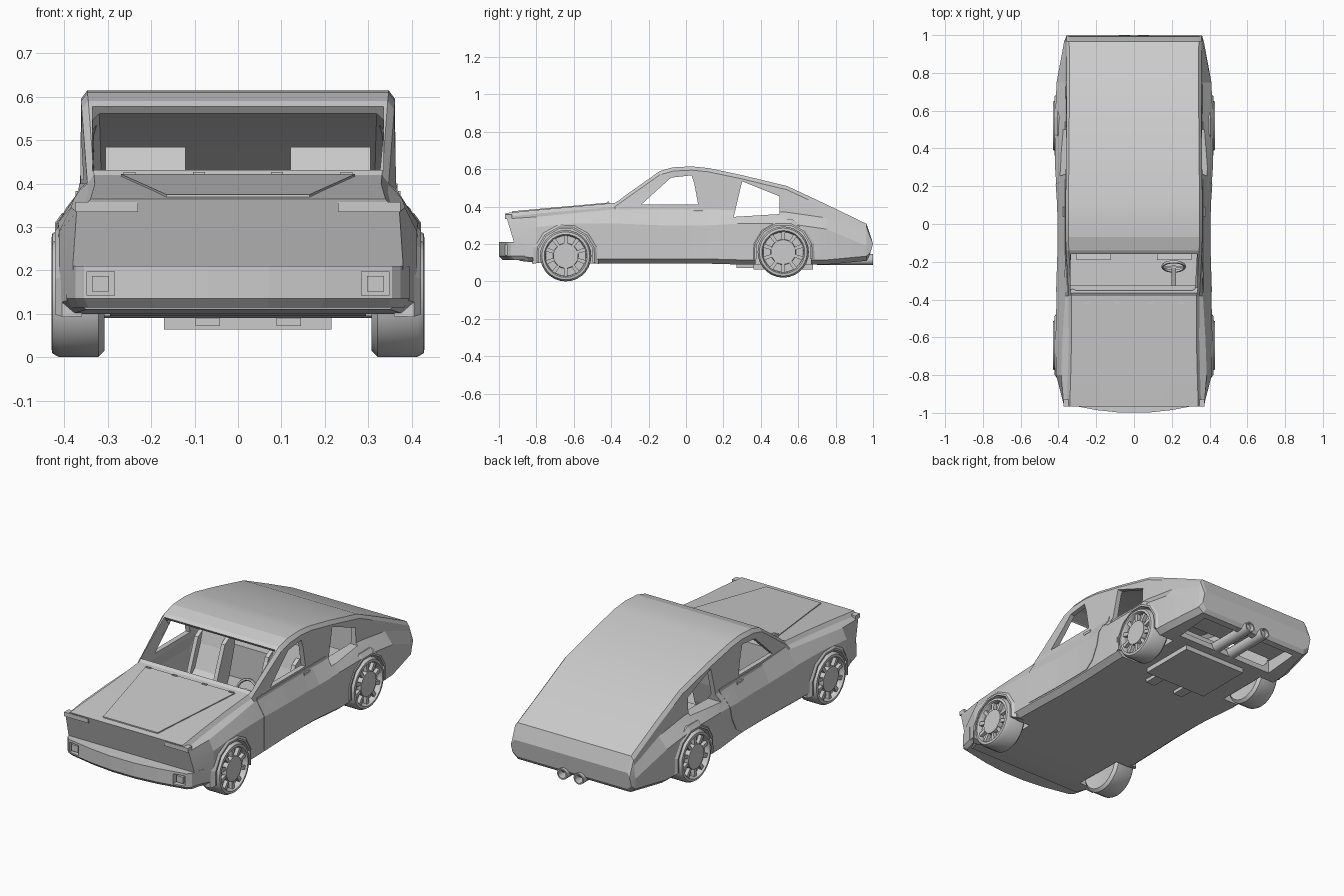
import bpy, bmesh, math
from mathutils import Matrix

if "Cube" in bpy.data.objects:
    bpy.data.objects.remove(bpy.data.objects["Cube"])


def mesh(name, verts, faces):
    bm = bmesh.new()
    vs = [bm.verts.new(v) for v in verts]
    for f in faces:
        bm.faces.new([vs[i] for i in f])
    bmesh.ops.recalc_face_normals(bm, faces=bm.faces)
    me = bpy.data.meshes.new(name)
    bm.to_mesh(me)
    bm.free()
    ob = bpy.data.objects.new(name, me)
    bpy.context.collection.objects.link(ob)
    return ob


def rings(name, loops, closed=False):
    """Skin a list of equal-length point loops; cap the ends unless closed."""
    n, m = len(loops[0]), len(loops)
    faces = [(i * n + j, i * n + (j + 1) % n, (i + 1) % m * n + (j + 1) % n, (i + 1) % m * n + j)
             for i in range(m if closed else m - 1) for j in range(n)]
    if not closed:
        faces += [tuple(range(n)), tuple(range((m - 1) * n, m * n))]
    return mesh(name, [p for l in loops for p in l], faces)


def prism(name, yz, x0, x1):
    return rings(name, [[(x, y, z) for y, z in yz] for x in (x0, x1)])


def box(name, x0, x1, y0, y1, z0, z1):
    return prism(name, [(y0, z0), (y1, z0), (y1, z1), (y0, z1)], x0, x1)


def smooth(ob, deg=30):
    bpy.ops.object.select_all(action='DESELECT')
    ob.select_set(True)
    bpy.context.view_layer.objects.active = ob
    bpy.ops.object.shade_smooth_by_angle(angle=math.radians(deg))


def cut(ob, cutter, op='DIFFERENCE'):
    cutter.hide_render = True
    bpy.context.view_layer.objects.active = ob
    m = ob.modifiers.new('cut', 'BOOLEAN')
    m.operation, m.solver, m.object = op, 'EXACT', cutter
    bpy.ops.object.modifier_apply(modifier=m.name)
    bpy.data.objects.remove(cutter)


def cylinder(name, r, axis, a, b, c0, c1, n=24):
    """Cylinder along x (centre y=a, z=b) or along y (centre x=a, z=b)."""
    def pt(c, t):
        u, v = a + r * math.cos(t), b + r * math.sin(t)
        return (c, u, v) if axis == 'x' else (u, c, v)
    return rings(name, [[pt(c, 2 * math.pi * i / n) for i in range(n)] for c in (c0, c1)])


# Body sections: y, bottom z, wide x, wide z, shoulder x, shoulder z, top x, top z
S = [(-.965, .11, .38, .22, .372, .335, .355, .365),
     (-.80, .10, .412, .29, .385, .345, .35, .382),
     (-.60, .095, .415, .31, .378, .365, .345, .40),
     (-.38, .095, .41, .31, .365, .385, .347, .42),
     (-.14, .095, .402, .30, .363, .385, .36, .59),
     (-.07, .095, .402, .30, .363, .385, .362, .61),
     (.03, .095, .402, .30, .363, .385, .362, .615),
     (.12, .095, .405, .30, .363, .385, .362, .606),
     (.30, .09, .418, .31, .364, .38, .36, .568),
     (.54, .09, .418, .31, .364, .37, .358, .51),
     (.75, .09, .41, .28, .362, .34, .356, .412),
     (.965, .11, .37, .19, .362, .26, .358, .308),
     (1.0, .13, .36, .17, .36, .195, .357, .225)]


def section(y, zb, w, zw, s, zs, t, zt):
    half = [(w - .03, zb), (w, zb + .025), (w, zw), (s, zs), (t, zt - .02), (t - .015, zt)]
    lean = .3 if y < -.9 else (.3 if y > .99 else 0)
    ref = .36 if y < 0 else .2
    ys = [y + (lean * (ref - z) if y < 0 else -lean * max(0, abs(z - ref))) for _, z in half]
    right = [(x, yy, z) for (x, z), yy in zip(half, ys)]
    return right + [(-x, yy, z) for x, yy, z in reversed(right)]


body = rings('car_body', [section(*s) for s in S])

# Hollow cabin
inner = []
for y, zb, w, zw, s, zs, t, zt in S[3:11]:
    inner.append(section(y, zb + .03, .29 if y > .2 else w - .03, zw, s - .028, zs, t - .026, zt - .024))
cut(body, rings('cabin_cutter', inner))

# Windscreen and side window openings
cut(body, prism('screen_cutter', [(-.395, .475), (-.19, .62), (-.115, .52), (-.335, .39)], -.335, .335))
cut(body, prism('front_window_cutter',
                [(-.24, .41), (-.08, .555), (.03, .567), (.045, .52), (.065, .41)], -.6, .6))
cut(body, prism('rear_window_cutter', [(.255, .345), (.50, .36), (.50, .455), (.30, .535)], -.6, .6))

# Doors: slightly proud slices of the body
door = body.copy()
door.data = body.data.copy()
door.name = 'doors'
bpy.context.collection.objects.link(door)
door.data.transform(Matrix.Diagonal((1.008, 1, 1, 1)))
cut(door, prism('door_cutter', [(-.36, .40), (-.36, .128), (.10, .128), (.15, .16), (.19, .23),
                                (.235, .40)], -.6, .6), 'INTERSECT')
cut(door, box('door_hollow_cutter', -.34, .34, -.5, .5, 0, .7))

# Wheel wells and rear under-body recess
WHEELS = [(-.643, .137), (.52, .157)]
for y, z in WHEELS:
    for sx in (1, -1):
        cut(body, cylinder('well_cutter', .15, 'x', y, z, sx * .295, sx * .6, 16))
        cut(body, box('well_bottom_cutter', *sorted((sx * .295, sx * .6)), y - .148, y + .148, -.1, z))
cut(body, box('tail_recess_cutter', -.30, .30, .73, .93, 0, .16))

# Wheels, spokes and arch flares
TYRE = [(.0, .312), (.10, .312), (.122, .308), (.137, .322), (.137, .412), (.128, .428),
        (.115, .43), (.11, .422), (.107, .402), (.068, .402), (.066, .426), (.0, .426)]
for end, (y, z) in zip(('front', 'rear'), WHEELS):
    for side, sx in (('right', 1), ('left', -1)):
        N = 28
        w = rings(f'{end}_{side}_wheel', [[(sx * x, y + max(r, .0005) * math.cos(2 * math.pi * i / N),
                  z + max(r, .0005) * math.sin(2 * math.pi * i / N)) for i in range(N)] for r, x in TYRE])
        smooth(w)
        for k in range(10):
            a = 2 * math.pi * (k + .5) / 10
            c, s = math.cos(a), math.sin(a)
            quad = [(.06, -.008), (.112, -.011), (.112, .011), (.06, .008)]
            prism(f'{end}_{side}_spoke', [(y + u * c - v * s, z + u * s + v * c) for u, v in quad],
                  sx * .40, sx * .421)
        arch = []
        for i in range(8):
            a = math.radians(-14 + 208 * i / 7)
            arch.append([(sx * x, y + r * math.cos(a), z + r * math.sin(a))
                         for r, x in ((.148, .36), (.148, .422), (.158, .422), (.182, .405), (.178, .36))])
        rings(f'{end}_{side}_arch', arch)

# Bowed front bumper with recessed lamps
half = [(.395, -.86), (.375, -.935), (.355, -.955), (.20, -.985), (.07, -.999)]
outline = half + [(-x, y) for x, y in reversed(half)]
bumper = rings('front_bumper', [[(x * .97, y + .02, .115) for x, y in outline],
                                [(x, y, .135) for x, y in outline],
                                [(x, y, .21) for x, y in outline]])
for sx in (1, -1):
    lo, hi = sorted((sx * .285, sx * .348))
    cut(bumper, box('lamp_cutter', lo, hi, -1.1, -.94, .142, .197))
    box('bumper_lamp', lo + .012, hi - .012, -.957, -.93, .152, .187)
    # Slim headlamps under the bonnet edge
    lo, hi = sorted((sx * .23, sx * .374))
    box('headlamp', lo, hi, -.967, -.93, .335, .358)
    # Door handles
    lo, hi = sorted((sx * .355, sx * .375))
    box('door_handle', lo, hi, .04, .09, .37, .383)

# Raised bonnet panel and washer jets
rings('bonnet_panel', [[(-.27, -.41, .417 + d), (.27, -.41, .417 + d), (.165, -.93, .370 + d),
                        (-.165, -.93, .370 + d)] for d in (-.01, .005)])
for x in (-.25, -.09, .09, .25):
    box('washer_jet', x - .014, x + .014, -.42, -.412, .41, .427)

# Underside tray, tabs and twin exhausts
box('under_tray', -.17, .215, .36, .68, .064, .10)
for x in (-.07, .117):
    box('under_tab', x - .028, x + .028, .27, .37, .072, .10)
for x in (-.05, .05):
    pipe = cylinder('exhaust_pipe', .03, 'y', x, .117, .70, 1.0, 14)
    cut(pipe, cylinder('bore_cutter', .023, 'y', x, .117, .90, 1.1, 14))
    smooth(pipe)

# Bucket seats and rear bench
SEAT = [(-.19, .13), (-.19, .215), (-.02, .195), (.03, .24), (.08, .36), (.115, .485),
        (.165, .48), (.14, .35), (.10, .22), (.06, .13)]
for x in (-.213, .213):
    prism('seat', SEAT, x - .092, x + .092)
    for e in (-1, 1):
        prism('seat_bolster', [(-.02, .19), (.0, .25), (.06, .40), (.11, .43), (.08, .2)],
              x + e * .092, x + e * .07)
box('rear_bench', -.28, .28, .27, .52, .11, .30)

# Steering wheel on its column, and dashboard
cx, tilt = .21, Matrix.Translation((.21, -.225, .345)) @ Matrix.Rotation(math.radians(65), 4, 'X')
loops = []
for i in range(20):
    a = 2 * math.pi * i / 20
    loops.append([tilt @ Matrix.Rotation(a, 4, 'Z') @ Matrix.Translation(
        (.058 + .008 * math.cos(b), 0, .008 * math.sin(b))).translation
        for b in (2 * math.pi * k / 6 for k in range(6))])
smooth(rings('steering_wheel', loops, closed=True), 60)
box('steering_spoke', cx - .056, cx + .056, -.232, -.222, .338, .352)
prism('steering_column', [(-.22, .335), (-.22, .355), (-.36, .30), (-.36, .28)], cx - .012, cx + .012)
box('dashboard', -.34, .34, -.38, -.325, .22, .385)
smooth(body, 12)
